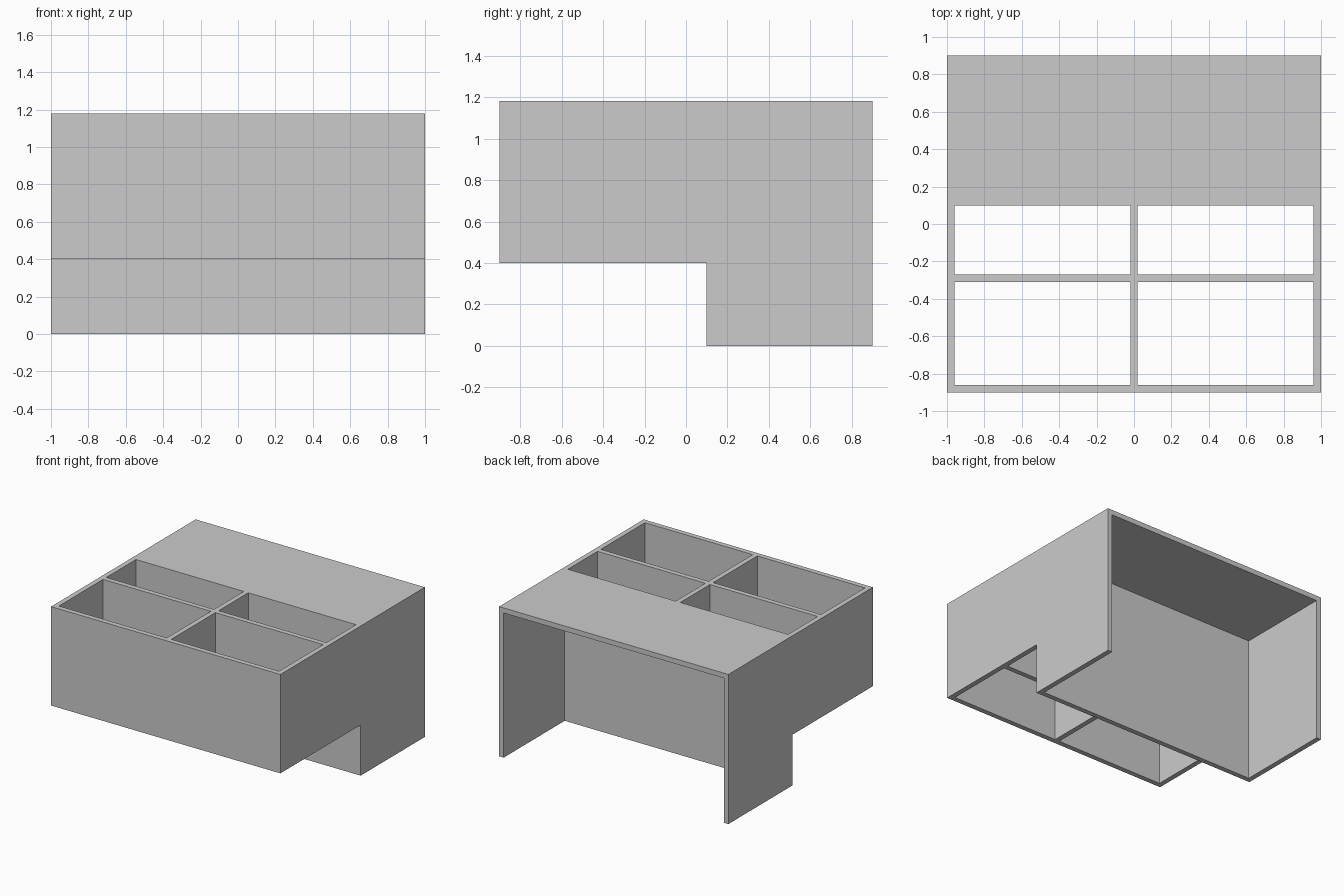
import bpy
import bmesh

if "Cube" in bpy.data.objects:
    bpy.data.objects.remove(bpy.data.objects["Cube"])

W, D, H = 1.0, 0.9, 1.18      # half width, half depth, height
T = 0.04                      # panel thickness
STEP_Y, STEP_Z = 0.1, 0.4     # corner of the stepped underside


def make_object(name, bm):
    bmesh.ops.recalc_face_normals(bm, faces=bm.faces)
    mesh = bpy.data.meshes.new(name)
    bm.to_mesh(mesh)
    bm.free()
    obj = bpy.data.objects.new(name, mesh)
    bpy.context.collection.objects.link(obj)
    return obj


def box(name, x, y, z):
    bm = bmesh.new()
    bmesh.ops.create_cube(bm, size=1)
    for v in bm.verts:
        v.co = [r[0] if c < 0 else r[1] for c, r in zip(v.co, (x, y, z))]
    return make_object(name, bm)


# Cabinet body: stepped side profile extruded across the width
profile = [(-D, STEP_Z), (STEP_Y, STEP_Z), (STEP_Y, 0), (D, 0), (D, H), (-D, H)]
bm = bmesh.new()
face = bm.faces.new([bm.verts.new((-W, y, z)) for y, z in profile])
new = bmesh.ops.extrude_face_region(bm, geom=[face])["geom"]
bmesh.ops.translate(bm, vec=(2 * W, 0, 0),
                    verts=[g for g in new if isinstance(g, bmesh.types.BMVert)])
body = make_object("stepped_cabinet", bm)

# Rear bay, open at the back and underneath
cutters = [box("rear_bay_cutter", (-W + T, W - T), (STEP_Y + T, D + 0.2), (-0.2, H - T))]

# Four open compartments, running right through the front section
for x in ((-W + T, -T / 2), (T / 2, W - T)):
    for y in ((-D + T, -0.31), (-0.27, STEP_Y)):
        cutters.append(box("compartment_cutter", x, y, (STEP_Z - 0.2, H + 0.2)))

bpy.context.view_layer.objects.active = body
for cutter in cutters:
    cutter.hide_render = True
    mod = body.modifiers.new("cut", 'BOOLEAN')
    mod.operation = 'DIFFERENCE'
    mod.solver = 'EXACT'
    mod.object = cutter
    bpy.ops.object.modifier_apply(modifier=mod.name)
    bpy.data.objects.remove(cutter)
